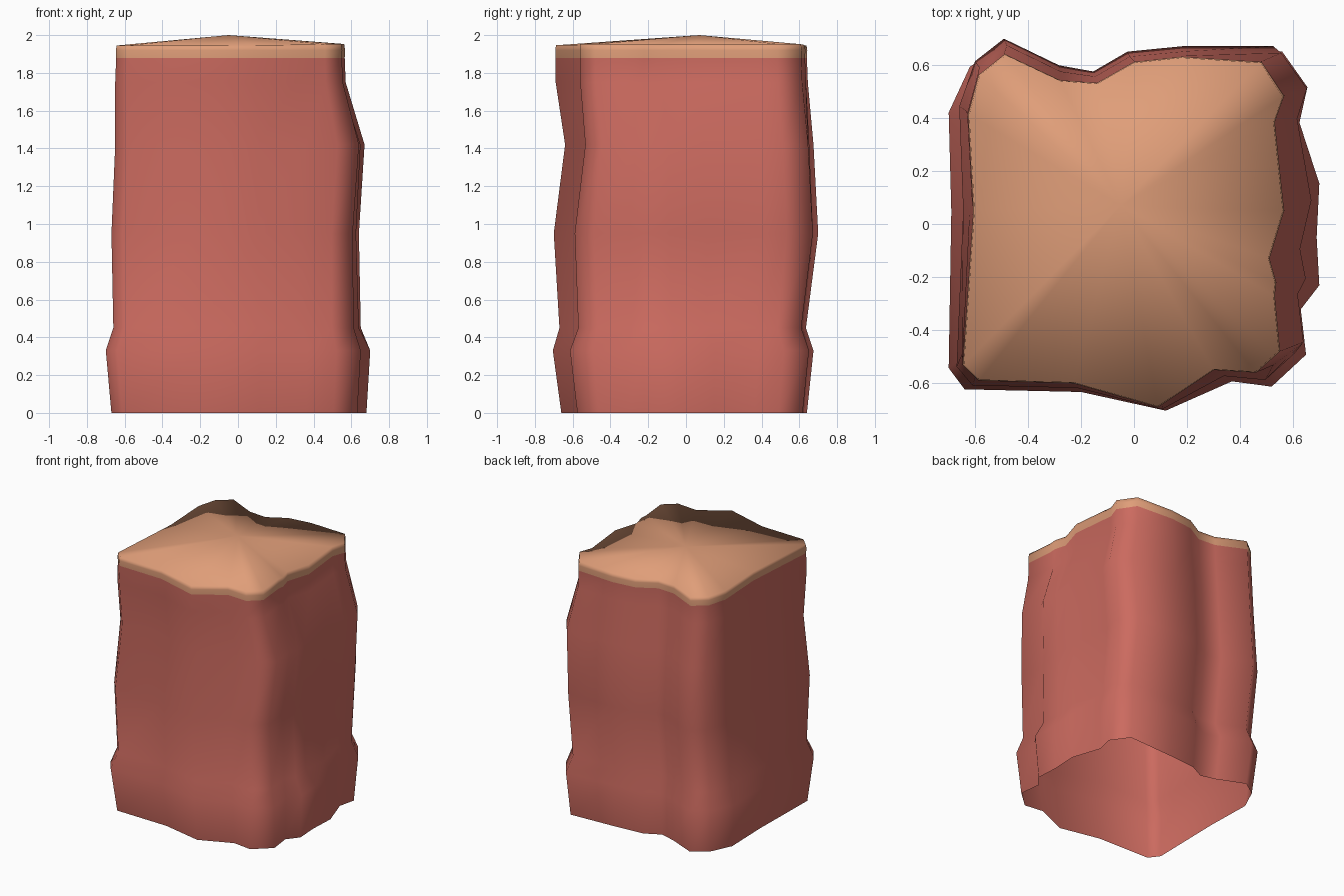
import bpy, bmesh

if "Cube" in bpy.data.objects:
    bpy.data.objects.remove(bpy.data.objects["Cube"])

def material(name, rgb):
    m = bpy.data.materials.new(name)
    m.diffuse_color = (*rgb, 1)
    m.use_nodes = True
    m.node_tree.nodes["Principled BSDF"].inputs["Base Color"].default_value = m.diffuse_color
    return m

# Plan outlines (counter-clockwise from the front left corner)
TOP = [(-.65, -.53), (-.59, -.59), (-.23, -.60), (.09, -.69), (.30, -.55), (.46, -.56),
       (.55, -.48), (.53, -.27), (.535, -.22), (.51, -.13), (.565, .05), (.53, .39),
       (.565, .49), (.48, .62), (.18, .64), (0, .62), (-.14, .54), (-.28, .55),
       (-.49, .65), (-.59, .57), (-.63, .42), (-.61, .05)]
BASE = [(-.70, -.54), (-.64, -.62), (-.20, -.63), (.12, -.70), (.37, -.59), (.52, -.61),
        (.65, -.49), (.63, -.32), (.70, -.23), (.69, -.05), (.70, .16), (.625, .40),
        (.655, .54), (.56, .68), (.18, .66), (-.05, .64), (-.17, .575), (-.29, .61),
        (-.50, .705), (-.62, .62), (-.70, .44), (-.69, .05)]

# Rings: height, blend base->top, left, right, front, back extents
RINGS = [(0, 0, .67, .68, .66, .64), (.33, 0, .70, .70, .705, .675),
         (.45, .35, .66, .65, .67, .635), (.95, .5, .67, .64, .70, .70),
         (1.42, .65, .65, .67, .64, .675), (1.75, 1, .65, .57, .69, .645),
         (1.88, 1, .645, .565, .69, .64), (1.92, 1, .647, .567, .692, .642),
         (1.945, 1, .642, .562, .688, .638)]

def ring_points(z, t, left, right, front, back):
    pts = [(a[0] + (b[0] - a[0]) * t, a[1] + (b[1] - a[1]) * t) for a, b in zip(BASE, TOP)]
    xs, ys = [p[0] for p in pts], [p[1] for p in pts]
    for x, y in pts:
        x *= right / max(xs) if x > 0 else left / -min(xs)
        y *= back / max(ys) if y > 0 else front / -min(ys)
        lift = .008 * max(x, 0) / .56 if z > 1.94 else 0
        yield x, y, z + lift

# Rock pillar: stacked rings, open underneath, shallow peaked cap
bm = bmesh.new()
rings = [[bm.verts.new(p) for p in ring_points(*r)] for r in RINGS]
n = len(TOP)
for k in range(len(rings) - 1):
    lo, hi = rings[k], rings[k + 1]
    for i in range(n):
        j = (i + 1) % n
        f = bm.faces.new((lo[i], lo[j], hi[j], hi[i]))
        f.material_index = 1 if RINGS[k][0] >= 1.88 else 0
peak = bm.verts.new((-.05, .07, 2.0))
for i in range(n):
    bm.faces.new((rings[-1][i], rings[-1][(i + 1) % n], peak)).material_index = 1
for f in bm.faces:
    f.smooth = True

mesh = bpy.data.meshes.new("rock_pillar")
bm.to_mesh(mesh)
bm.free()
mesh.materials.append(material("red clay", (.60, .145, .115)))
mesh.materials.append(material("sandy tan", (.74, .34, .19)))
rock = bpy.data.objects.new("rock_pillar", mesh)
bpy.context.collection.objects.link(rock)
